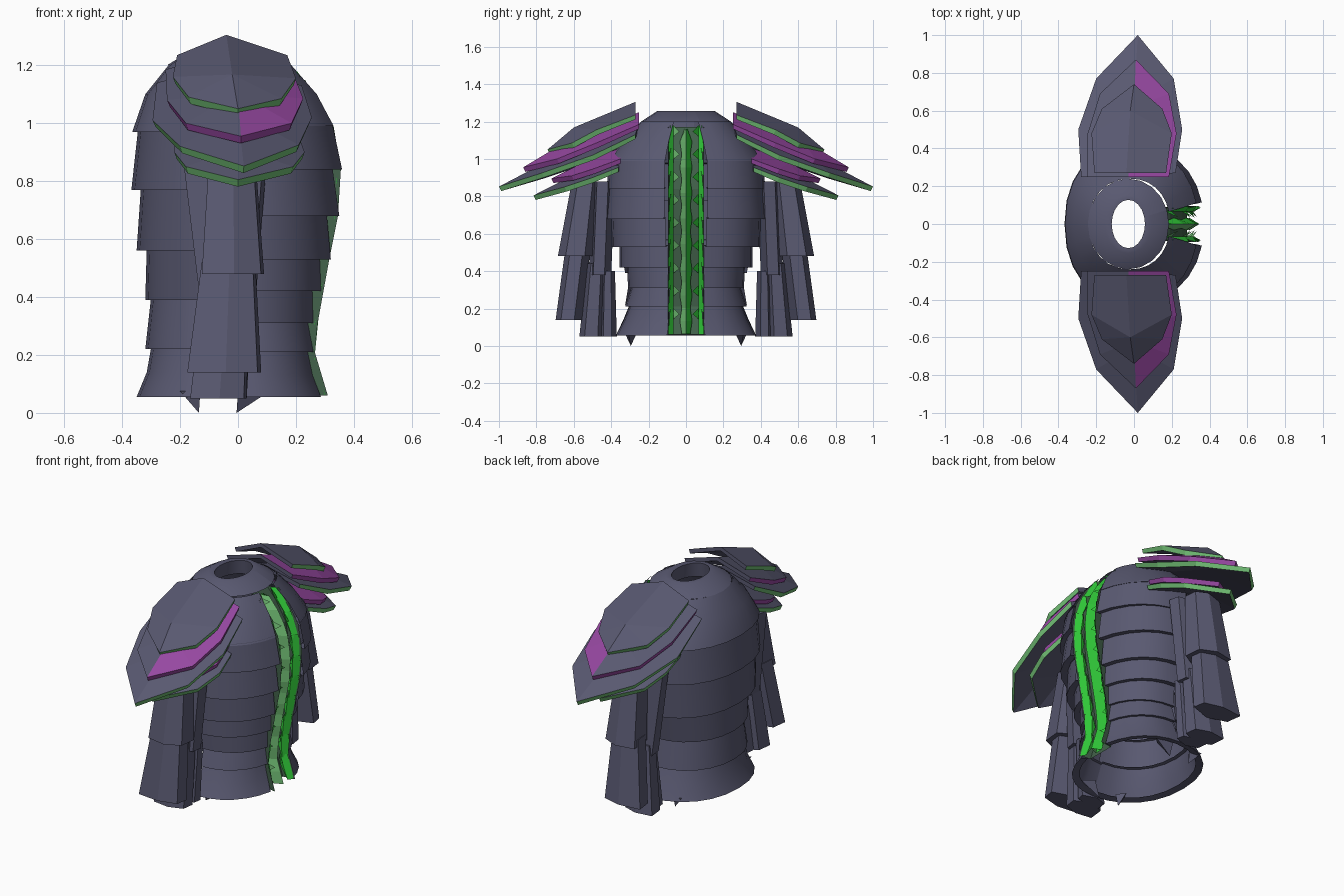
import bpy, bmesh, math
from mathutils import Vector

if "Cube" in bpy.data.objects:
    bpy.data.objects.remove(bpy.data.objects["Cube"])


def material(name, rgb):
    m = bpy.data.materials.new(name)
    m.diffuse_color = (*rgb, 1)
    m.use_nodes = True
    m.node_tree.nodes["Principled BSDF"].inputs["Base Color"].default_value = m.diffuse_color
    return m


SLATE = material("slate", (0.10, 0.10, 0.165))
MAGENTA = material("magenta", (0.31, 0.065, 0.36))
GREEN = material("bright_green", (0.03, 0.58, 0.04))
PALE = material("pale_green", (0.16, 0.50, 0.17))
MOSS = material("dark_moss", (0.055, 0.12, 0.07))


def build(name, verts, faces, mats, idx=None, smooth=False):
    me = bpy.data.meshes.new(name)
    me.from_pydata([tuple(v) for v in verts], [], faces)
    for m in mats:
        me.materials.append(m)
    if idx:
        for p, i in zip(me.polygons, idx):
            p.material_index = i
    bm = bmesh.new()
    bm.from_mesh(me)
    bmesh.ops.recalc_face_normals(bm, faces=bm.faces)
    bm.to_mesh(me)
    bm.free()
    ob = bpy.data.objects.new(name, me)
    bpy.context.collection.objects.link(ob)
    if smooth:
        bpy.ops.object.select_all(action='DESELECT')
        bpy.context.view_layer.objects.active = ob
        ob.select_set(True)
        bpy.ops.object.shade_smooth_by_angle(angle=math.radians(35))
    return ob


CX = -0.02


def arc_shell(name, rings, a0, a1, n, power=0.92, cx=CX):
    """Skin between partial oval rings given as (z, x radius, y radius)."""
    verts, faces = [], []
    for z, rx, ry in rings:
        for i in range(n + 1):
            a = math.radians(a0 + (a1 - a0) * i / n)
            c, s = math.cos(a), math.sin(a)
            verts.append((cx + rx * math.copysign(abs(c) ** power, c),
                          ry * math.copysign(abs(s) ** power, s), z))
    w = n + 1
    for r in range(len(rings) - 1):
        for i in range(n):
            k = r * w + i
            faces.append((k, k + 1, k + w + 1, k + w))
    return build(name, verts, faces, [SLATE], smooth=True)


def lipped(rings):
    z, rx, ry = rings[0]
    return [(z + 0.008, rx - 0.04, ry - 0.04)] + rings


# Chest bands: overlapping half shells, rings listed from the lower edge up
chest = [
    [(.055, .33, .375), (.14, .295, .335), (.225, .28, .30)],
    [(.22, .30, .325), (.40, .28, .295)],
    [(.39, .30, .325), (.57, .295, .36)],
    [(.56, .33, .395), (.78, .315, .41)],
    [(.77, .348, .425), (.98, .325, .415)],
    [(.97, .345, .42), (1.10, .30, .335), (1.2, .22, .24)],
]
for i, b in enumerate(chest):
    arc_shell(f"chest_band_{i}", lipped(b), 90, 270, 12)

# Back bands: split either side of the spine channel
back = [
    [(.055, .315, .375), (.13, .285, .335), (.215, .27, .30)],
    [(.21, .29, .325), (.32, .27, .29)],
    [(.31, .29, .31), (.43, .285, .315)],
    [(.42, .315, .355), (.54, .31, .355)],
    [(.53, .35, .395), (.69, .335, .40)],
    [(.68, .38, .43), (.85, .355, .415)],
    [(.84, .39, .425), (1.0, .355, .41)],
    [(.99, .36, .415), (1.10, .30, .335), (1.2, .21, .24)],
]
for i, b in enumerate(back):
    for side, s in (("left", 1), ("right", -1)):
        arc_shell(f"back_band_{side}_{i}", lipped(b), s * 14, s * 90, 6)

# Neck collar: sloped ring with a ten sided opening
arc_shell("collar", [(1.2, .215, .24), (1.255, .125, .155),
                     (1.255, .088, .128), (1.17, .10, .14)], 18, 378, 20, 1.0, -0.03)

# Spine path along the back
PATH = [(.06, .28), (.21, .235), (.31, .245), (.42, .265), (.53, .285), (.68, .315),
        (.84, .325), (.99, .30), (1.10, .235), (1.17, .175)]


def back_x(z):
    for (z0, x0), (z1, x1) in zip(PATH, PATH[1:]):
        if z <= z1:
            return x0 + (x1 - x0) * (z - z0) / (z1 - z0)
    return PATH[-1][1]


# Recessed channel floor and walls
prof = [(.03, -.095), (-.045, -.085), (-.045, .085), (.03, .095)]
v = [(x + dx, y, z) for z, x in PATH for dx, y in prof]
f = [(4 * r + i, 4 * r + i + 1, 4 * r + i + 5, 4 * r + i + 4)
     for r in range(len(PATH) - 1) for i in range(3)]
build("spine_channel", v, f, [MOSS])

# Central ridge, one colour on each slope
N = 17
v, f, idx = [], [], []
for k in range(N):
    z = .065 + (1.16 - .065) * k / (N - 1)
    w = .026 + (.007 if k % 2 else -.003)
    if k == N - 1:
        w = .008
    x = back_x(z)
    v += [(x - .03, -w, z), (x + .022, 0, z), (x - .03, w, z)]
for k in range(N - 1):
    a = 3 * k
    f += [(a, a + 1, a + 4, a + 3), (a + 1, a + 2, a + 5, a + 4), (a, a + 3, a + 5, a + 2)]
    idx += [0, 1, 1]
build("spine_ridge", v, f, [PALE, GREEN], idx)

# Jagged side leaves along the channel
for side, s in (("left", 1), ("right", -1)):
    v, f, idx = [], [], []
    for k in range(9):
        z0, z1 = .06 + k * .122, .06 + (k + 1) * .122 + .02
        x0, x1 = back_x(z0), back_x(min(z1, 1.17))
        zm = z0 + .08
        xm = back_x(zm)
        b = len(v)
        v += [(x0 + .0, s * .066, z0), (x0 + .02, s * .096, z0), (x1 + .03, s * .085, z1),
              (x1 - .01, s * .066, z1), (xm + .015, s * .035, zm + .03), (xm - .03, s * .072, zm)]
        f += [(b, b + 1, b + 2, b + 3), (b + 5, b + 4, b + 3), (b, b + 3, b + 5)]
        idx += [0, 1, 0]
    build(f"spine_leaves_{side}", v, f, [GREEN, PALE if s < 0 else GREEN], idx)


def plate(name, s, ridge, right, left, rim, face, thick=.024):
    """Creased pauldron plate: ridge of three points, three edge points per side."""
    top = [Vector(p) for p in ridge + right + left]
    n = len(top)
    bot = []
    for p in top:
        bot.append(Vector((p.x * .96, p.y - .012 if p.y > .4 else p.y, p.z - thick)))
    v = [Vector((p.x, p.y * s, p.z)) for p in top + bot]
    f, idx = [], []
    for o, c in ((3, 1), (6, 0)):
        half = [(0, o, o + 1, 1), (1, o + 1, o + 2), (1, o + 2, 2)]
        f += half + [tuple(i + n for i in q) for q in half]
        idx += [c] * 3 + [0] * 3
    loop = [0, 3, 4, 5, 2, 8, 7, 6]
    for i, a in enumerate(loop):
        b = loop[(i + 1) % 8]
        f.append((a, b, b + n, a + n))
        idx.append(0 if 0 in (a, b) else 2)
    build(name, v, f, [SLATE, face, rim], idx)


def tube(name, s, lo, hi):
    """Six sided tapered sleeve; lo and hi are (z, x0, x1, y0, y1)."""
    v = []
    for z, x0, x1, y0, y1 in (lo, hi):
        w, d = x1 - x0, y1 - y0
        for px, py in ((.05, .25), (.5, 0), (1, .3), (.95, .8), (.52, 1), (0, .9)):
            v.append((x0 + px * w, s * (y0 + py * d), z))
    f = [(i, (i + 1) % 6, (i + 1) % 6 + 6, i + 6) for i in range(6)]
    build(name, v, f + [tuple(range(6)), tuple(range(6, 12))], [SLATE])


for side, s in (("left", 1), ("right", -1)):
    # Pauldron stack, from the top plate down
    plate(f"pauldron_top_{side}", s,
          [(-.04, .27, 1.305), (-.02, .6, 1.168), (0, .74, 1.05)],
          [(.17, .27, 1.235), (.20, .48, 1.155), (.15, .61, 1.085)],
          [(-.21, .27, 1.235), (-.225, .48, 1.16), (-.17, .61, 1.09)], PALE, SLATE)
    plate(f"pauldron_stripe_{side}", s,
          [(-.03, .25, 1.25), (0, .62, 1.105), (.01, .87, .955)],
          [(.185, .25, 1.185), (.225, .48, 1.085), (.185, .69, 1.00)],
          [(-.25, .25, 1.185), (-.245, .48, 1.08), (-.18, .69, 1.00)], MAGENTA, MAGENTA)
    plate(f"pauldron_wide_{side}", s,
          [(-.03, .25, 1.20), (0, .65, 1.035), (.02, 1.0, .852)],
          [(.22, .27, 1.13), (.255, .5, 1.02), (.21, .77, .925)],
          [(-.28, .25, 1.14), (-.295, .5, 1.01), (-.2, .77, .92)], PALE, SLATE)
    plate(f"lower_stripe_{side}", s,
          [(-.02, .35, 1.06), (0, .55, .98), (0, .72, .895)],
          [(.19, .35, 1.0), (.21, .5, .945), (.16, .61, .91)],
          [(-.2, .35, 1.0), (-.2, .5, .945), (-.16, .61, .91)], MAGENTA, MAGENTA)
    plate(f"lower_pauldron_{side}", s,
          [(-.02, .35, 1.02), (0, .6, .915), (0, .815, .805)],
          [(.21, .36, .955), (.23, .5, .90), (.19, .65, .85)],
          [(-.22, .36, .955), (-.22, .5, .90), (-.18, .65, .85)], PALE, SLATE)

    # Sleeve: stepped hanging tubes
    tube(f"outer_sleeve_upper_{side}", s, (.48, -.125, .09, .48, .685), (.88, -.10, .06, .45, .61))
    tube(f"outer_sleeve_lower_{side}", s, (.14, -.175, .08, .555, .697), (.52, -.125, .06, .51, .645))
    tube(f"inner_sleeve_upper_{side}", s, (.38, -.13, .06, .40, .52), (.88, -.19, .10, .38, .50))
    tube(f"inner_sleeve_lower_{side}", s, (.05, -.165, .03, .43, .57), (.44, -.12, .04, .42, .53))
    tube(f"rear_sleeve_strip_{side}", s, (.05, -.13, .03, .37, .46), (.40, -.09, .05, .38, .45))

    # Hem points below the waist
    for n, x0, x1, xt in (("front", -.2, -.13, -.135), ("rear", .0, .11, -.005)):
        build(f"hem_point_{n}_{side}", [(x0, s * .33, .075), (x1, s * .31, .075),
              (xt, s * .295, .0), ((x0 + x1) / 2, s * .26, .075)],
              [(0, 1, 2), (1, 3, 2), (3, 0, 2), (0, 1, 3)], [SLATE])
